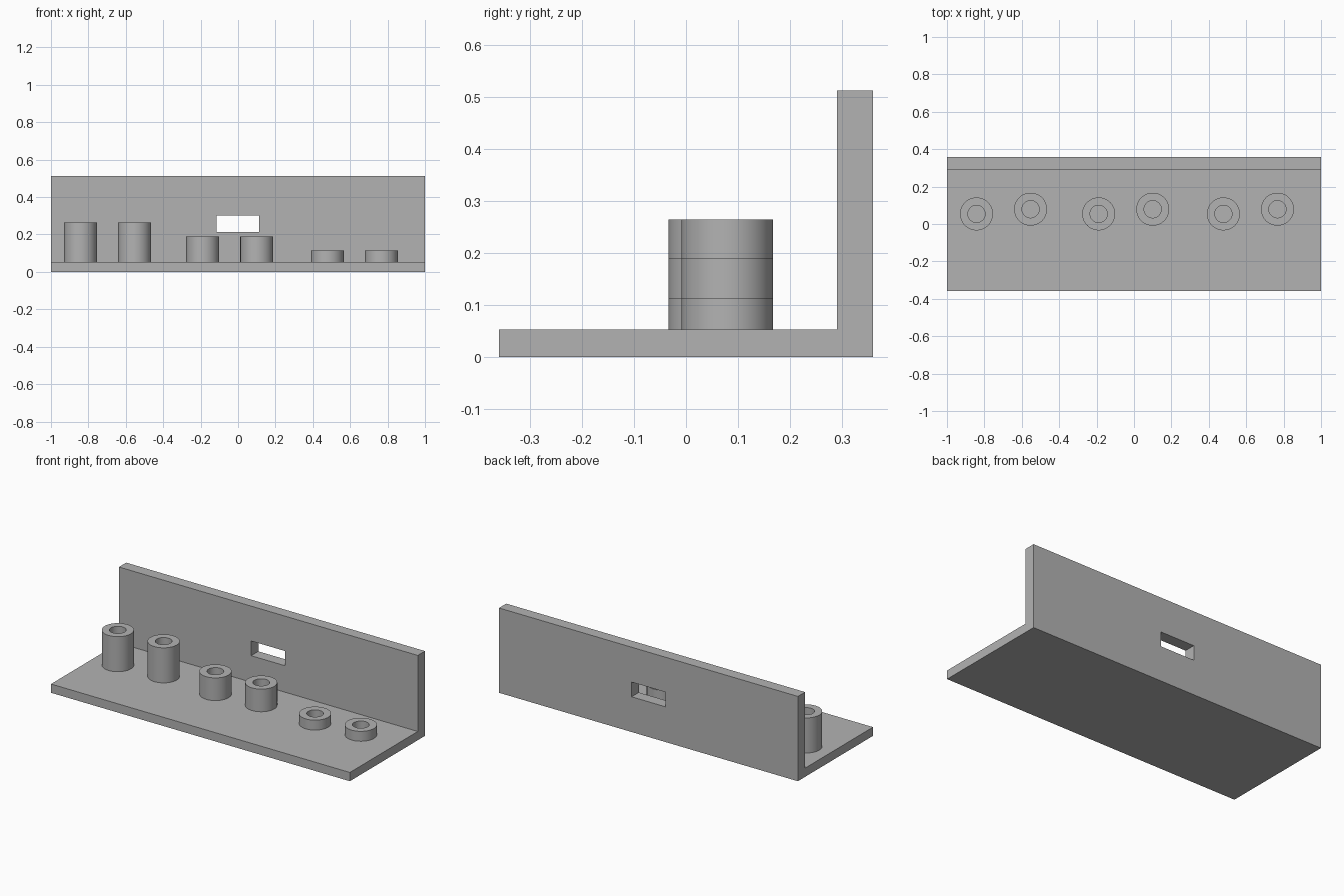
import bpy
import bmesh
import math

old = bpy.data.objects.get("Cube")
if old:
    bpy.data.objects.remove(old, do_unlink=True)

grey = bpy.data.materials.new("plain_grey")
grey.use_nodes = True
colour = (0.45, 0.45, 0.45, 1)
grey.diffuse_color = colour
grey.node_tree.nodes["Principled BSDF"].inputs["Base Color"].default_value = colour

BASE_TOP = 0.053
DEPTH = 0.359
WALL_FRONT = 0.29
WALL_TOP = 0.513


def finish(name, bm):
    bmesh.ops.recalc_face_normals(bm, faces=bm.faces)
    mesh = bpy.data.meshes.new(name)
    bm.to_mesh(mesh)
    bm.free()
    mesh.materials.append(grey)
    obj = bpy.data.objects.new(name, mesh)
    bpy.context.collection.objects.link(obj)
    return obj


def box(name, low, high):
    bm = bmesh.new()
    bmesh.ops.create_cube(bm, size=1)
    for v in bm.verts:
        v.co = [(a + b) / 2 + c * (b - a) for a, b, c in zip(low, high, v.co)]
    return finish(name, bm)


def tube(name, x, y, top, outer=0.088, inner=0.046, sides=64):
    # Spin a rectangular wall section around the post's axis
    bm = bmesh.new()
    section = [(outer, BASE_TOP), (outer, top), (inner, top), (inner, BASE_TOP)]
    verts = [bm.verts.new((x + r, y, z)) for r, z in section]
    edges = [bm.edges.new(pair) for pair in zip(verts, verts[1:])]
    bmesh.ops.spin(bm, geom=verts + edges, cent=(x, y, 0), axis=(0, 0, 1),
                   angle=math.tau, steps=sides, use_merge=True)
    bmesh.ops.remove_doubles(bm, verts=bm.verts, dist=0.0001)
    obj = finish(name, bm)
    bpy.ops.object.select_all(action="DESELECT")
    obj.select_set(True)
    bpy.context.view_layer.objects.active = obj
    bpy.ops.object.shade_smooth_by_angle(angle=math.radians(30))


# L-shaped bracket: floor plate and back wall in one extruded profile
bm = bmesh.new()
outline = [(-DEPTH, 0), (DEPTH, 0), (DEPTH, WALL_TOP), (WALL_FRONT, WALL_TOP),
           (WALL_FRONT, BASE_TOP), (-DEPTH, BASE_TOP)]
profile = bm.faces.new([bm.verts.new((-1, y, z)) for y, z in outline])
side = bmesh.ops.extrude_face_region(bm, geom=[profile])["geom"]
bmesh.ops.translate(bm, vec=(2, 0, 0),
                    verts=[g for g in side if isinstance(g, bmesh.types.BMVert)])
bracket = finish("bracket", bm)

# Slot through the back wall
cutter = box("slot_cutter", (-0.115, 0.2, 0.213), (0.113, 0.45, 0.302))
cutter.hide_render = True
cutter.hide_viewport = True
cut = bracket.modifiers.new("slot", "BOOLEAN")
cut.operation = "DIFFERENCE"
cut.solver = "EXACT"
cut.object = cutter

# Three pairs of hollow posts, stepping down from right to left
pairs = [("tall", -0.842, 0.265), ("medium", -0.189, 0.19), ("short", 0.478, 0.113)]
for size, x, top in pairs:
    tube(size + "_post_front", x, 0.054, top)
    tube(size + "_post_rear", x + 0.289, 0.079, top)
